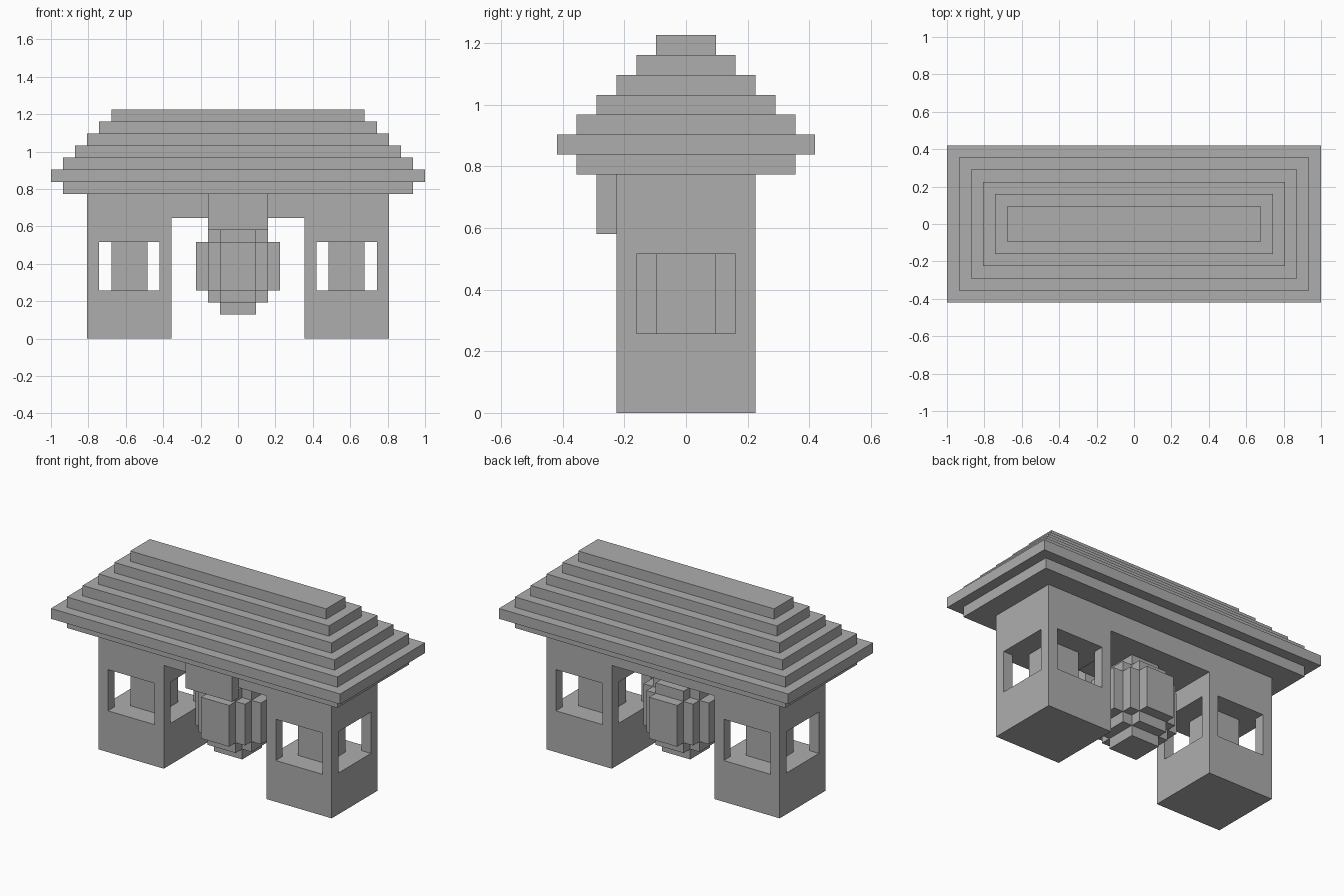
import bpy
import bmesh
from mathutils import Matrix, Vector

U = 2 / 31  # one block unit

if "Cube" in bpy.data.objects:
    bpy.data.objects.remove(bpy.data.objects["Cube"], do_unlink=True)

stone = bpy.data.materials.new("grey stone")
stone.use_nodes = True
grey = (0.42, 0.42, 0.42, 1)
stone.diffuse_color = grey
stone.node_tree.nodes["Principled BSDF"].inputs["Base Color"].default_value = grey


def blocks(name, boxes):
    """One object from boxes given as (low corner, high corner) in block units."""
    bm = bmesh.new()
    for low, high in boxes:
        low, high = Vector(low) * U, Vector(high) * U
        place = Matrix.Translation((low + high) / 2) @ Matrix.Diagonal((*(high - low), 1))
        bmesh.ops.create_cube(bm, size=1, matrix=place)
    mesh = bpy.data.meshes.new(name)
    bm.to_mesh(mesh)
    bm.free()
    mesh.materials.append(stone)
    obj = bpy.data.objects.new(name, mesh)
    bpy.context.collection.objects.link(obj)
    return obj


def slab(hx, hy, z0, z1, cx=0):
    """Box centred on y = 0, from half sizes and a height range."""
    return (cx - hx, -hy, z0), (cx + hx, hy, z1)


# Stepped hip roof, with a narrower course under the eaves
steps = [slab(14.5, 5.5, 12, 13)]
steps += [slab(15.5 - i, 6.5 - i, 13 + i, 14 + i) for i in range(6)]
blocks("roof", steps)

# Lintel spanning both towers
blocks("lintel", [slab(12.5, 3.5, 10, 12)])

# Towers: solid base, corner posts around the windows, head, inner pillar
for side, cx in (("right", -9), ("left", 9)):
    blocks(side + "_tower_base", [slab(3.5, 3.5, 0, 4, cx)])
    posts = []
    for sx in (-3, 3):
        for y in (-3, 3):
            posts.append(((cx + sx - .5, y - .5, 4), (cx + sx + .5, y + .5, 8)))
    blocks(side + "_window_posts", posts)
    blocks(side + "_tower_head", [slab(3.5, 3.5, 8, 10, cx)])
    blocks(side + "_inner_pillar", [slab(1.5, 1.5, 4, 8, cx)])

# Rounded hanging lantern made of crossed blocks
blocks("lantern", [
    slab(1.5, 1.5, 2, 10),
    slab(2.5, 1.5, 3, 9), slab(1.5, 2.5, 3, 9),
    slab(3.5, 1.5, 4, 8), slab(2.5, 2.5, 4, 8), slab(1.5, 3.5, 4, 8),
])

# Plain plaque on the front of the lintel
blocks("front_plaque", [((-2.5, -4.5, 9), (2.5, -3.5, 12))])
